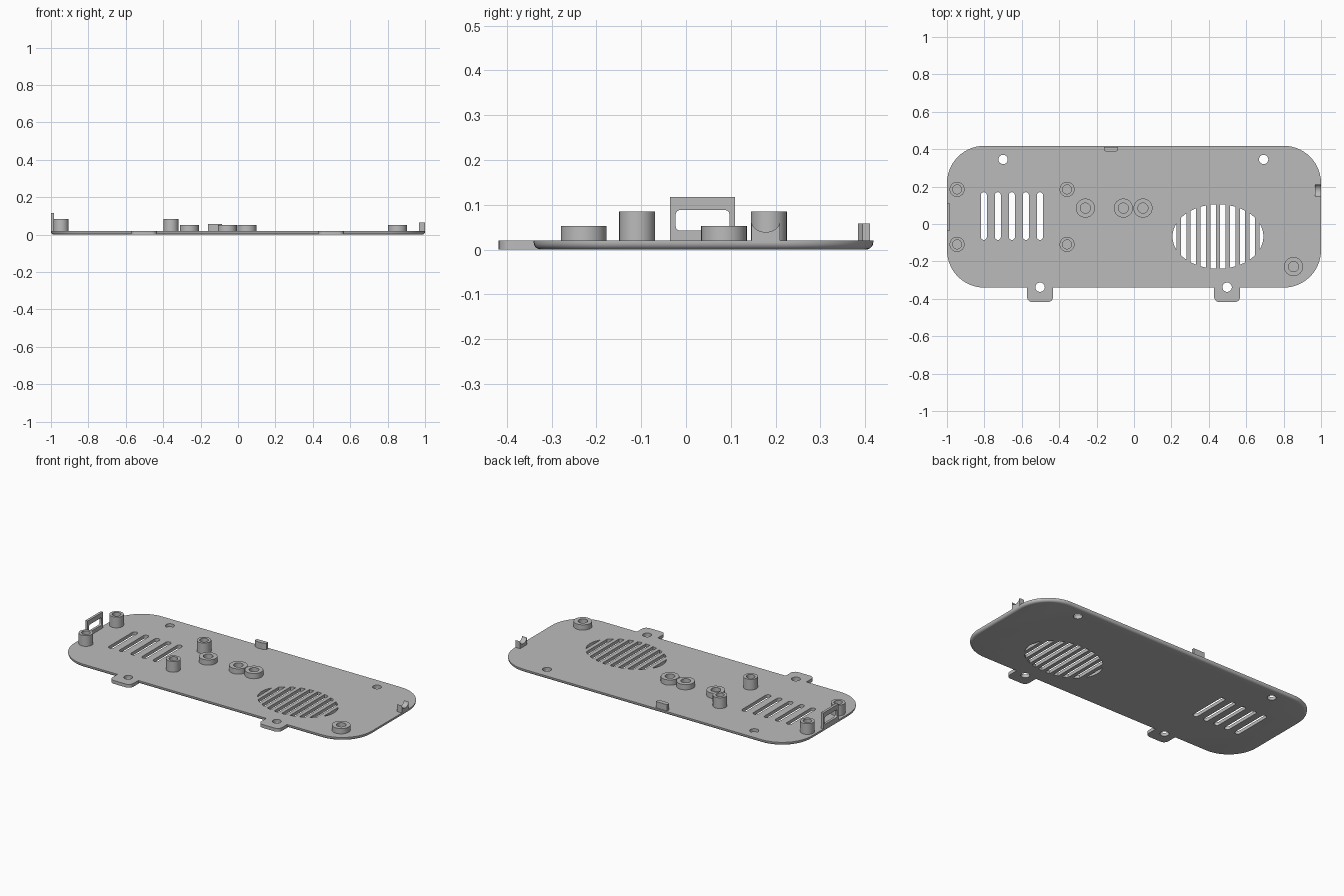
import bpy, bmesh, math

if "Cube" in bpy.data.objects:
    bpy.data.objects.remove(bpy.data.objects["Cube"])

grey = bpy.data.materials.new("light_grey")
grey.diffuse_color = (0.5, 0.5, 0.5, 1)
grey.use_nodes = True
grey.node_tree.nodes["Principled BSDF"].inputs["Base Color"].default_value = grey.diffuse_color

T = 0.02                      # plate thickness
Y0, Y1 = -0.34, 0.418         # plate front and back edges


def loft(name, layers, helper=False):
    """Solid from stacked rings of 3D points, capped at both ends."""
    bm = bmesh.new()
    rings = [[bm.verts.new(p) for p in ring] for ring in layers]
    n = len(rings[0])
    for a, b in zip(rings, rings[1:]):
        for i in range(n):
            j = (i + 1) % n
            bm.faces.new((a[i], a[j], b[j], b[i]))
    bm.faces.new(rings[0][::-1])
    bm.faces.new(rings[-1])
    bmesh.ops.recalc_face_normals(bm, faces=bm.faces)
    return finish(name, bm, helper)


def finish(name, bm, helper=False):
    me = bpy.data.meshes.new(name)
    bm.to_mesh(me)
    bm.free()
    me.materials.append(grey)
    ob = bpy.data.objects.new(name, me)
    bpy.context.collection.objects.link(ob)
    ob.hide_render = helper
    return ob


def prism(name, pts, z0, z1, helper=False):
    return loft(name, [[(x, y, z) for x, y in pts] for z in (z0, z1)], helper)


def x_prism(name, pts, x0, x1, helper=False):
    return loft(name, [[(x, y, z) for y, z in pts] for x in (x0, x1)], helper)


def rounded(x0, x1, y0, y1, r, seg=6):
    """Rounded rectangle outline, counter-clockwise."""
    pts = []
    for k, (cx, cy) in enumerate([(x1 - r, y1 - r), (x0 + r, y1 - r),
                                  (x0 + r, y0 + r), (x1 - r, y0 + r)]):
        for i in range(seg + 1):
            a = math.pi / 2 * (k + i / seg)
            pts.append((cx + r * math.cos(a), cy + r * math.sin(a)))
    return pts


def circle(cx, cy, r, n=32):
    return [(cx + r * math.cos(2 * math.pi * i / n),
             cy + r * math.sin(2 * math.pi * i / n)) for i in range(n)]


def boolean(ob, other, op='DIFFERENCE'):
    mod = ob.modifiers.new(op.lower(), 'BOOLEAN')
    mod.operation, mod.solver, mod.object = op, 'EXACT', other
    bpy.context.view_layer.objects.active = ob
    bpy.ops.object.modifier_apply(modifier=mod.name)
    bpy.data.objects.remove(other)


def smooth(ob):
    bpy.ops.object.select_all(action='DESELECT')
    ob.select_set(True)
    bpy.context.view_layer.objects.active = ob
    bpy.ops.object.shade_smooth_by_angle(angle=math.radians(30))


# Base plate with a rounded lower edge
R, E = 0.2, 0.016
layers = []
for i in range(6):
    a = math.pi / 2 * i / 5
    d, z = E * (1 - math.sin(a)), E * (1 - math.cos(a))
    layers.append([(x, y, z) for x, y in
                   rounded(-1 + d, 1 - d, Y0 + d, Y1 - d, R - d, 14)])
layers.append([(x, y, T) for x, y in rounded(-1, 1, Y0, Y1, R, 14)])
plate = loft("base_plate", layers)

# Front screw tabs
for cx in (-0.502, 0.498):
    tab = prism("tab", rounded(cx - 0.07, cx + 0.07, -0.418, -0.29, 0.03), 0, T)
    boolean(plate, tab, 'UNION')

# Screw holes
cut = [circle(x, y, 0.025, 24) for x, y in
       [(-0.7, 0.345), (0.693, 0.345), (-0.502, -0.338), (0.498, -0.338)]]
# Straight vent slots
for i in range(5):
    cx = -0.803 + 0.075 * i
    cut.append(rounded(cx - 0.016, cx + 0.016, -0.085, 0.17, 0.0155))
# Speaker grille: slots clipped by an ellipse
GX, GY, RX, RY = 0.449, -0.067, 0.243, 0.172
for i in range(10):
    cx = GX + 0.0525 * (i - 4.5)
    xa, xb = max(cx - 0.0145, GX - RX + 0.0005), min(cx + 0.0145, GX + RX - 0.0005)
    xs = [xa + (xb - xa) * k / 6 for k in range(7)]
    hs = [RY * math.sqrt(1 - ((x - GX) / RX) ** 2) for x in xs]
    cut.append([(x, GY - h) for x, h in zip(xs, hs)] +
               [(x, GY + h) for x, h in zip(xs[::-1], hs[::-1])])
for pts in cut:
    boolean(plate, prism("cutter", pts, -0.05, 0.07, True))
smooth(plate)


# Hollow bosses
def boss(name, cx, cy, ro, ri, top):
    n = 32
    rings = [[(x, y, z) for x, y in circle(cx, cy, r, n)] for r, z in
             [(ro, T - 0.004), (ro, top), (ri, top), (ri, T + 0.001)]]
    smooth(loft(name, rings))


for x in (-0.946, -0.358):
    for y in (-0.109, 0.185):
        boss("tall_boss", x, y, 0.04, 0.024, 0.085)
for x, y in [(-0.26, 0.085), (-0.057, 0.085), (0.048, 0.085), (0.853, -0.228)]:
    boss("short_boss", x, y, 0.051, 0.027, 0.052)

# Left upright loop with a rounded window
loop = x_prism("left_loop", [(-0.036, 0.015), (0.109, 0.015),
                             (0.109, 0.117), (-0.036, 0.117)], -1, -0.985)
boolean(loop, x_prism("cutter", rounded(-0.023, 0.097, 0.042, 0.088, 0.01),
                      -1.05, -0.9, True))
smooth(loop)

# Right cradle with a concave top
arc = [(0.178 + 0.032 * math.cos(a), 0.064 - 0.025 * math.sin(a))
       for a in [math.pi * i / 12 for i in range(13)]]
cradle = x_prism("right_cradle", [(0.146, 0.015), (0.21, 0.015)] + arc, 0.968, 1)
smooth(cradle)

# Back catch
prism("back_catch", [(-0.143, 0.384), (-0.103, 0.384), (-0.085, 0.394),
                     (-0.085, 0.411), (-0.161, 0.411), (-0.161, 0.394)],
      0.015, 0.058)
